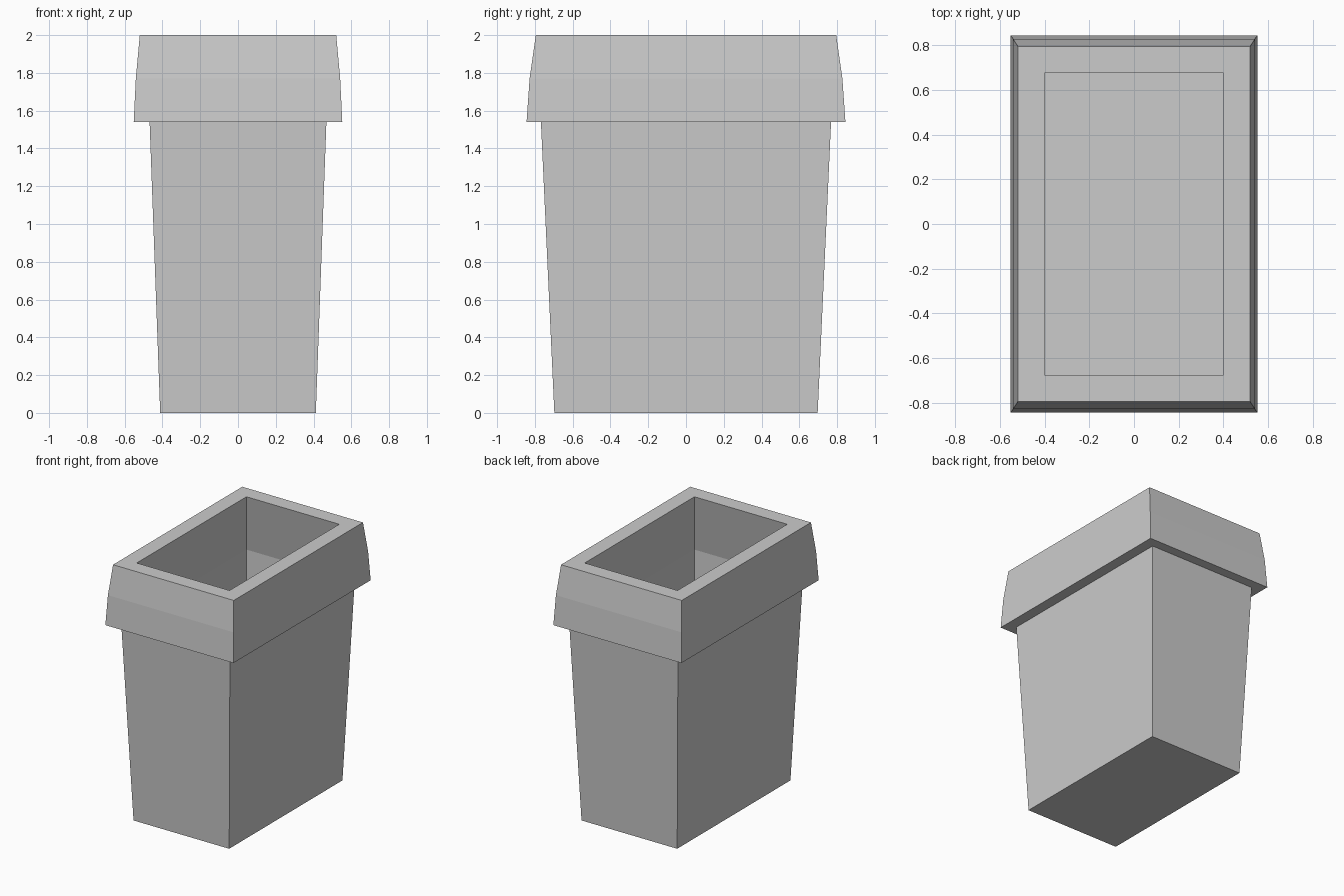
import bpy, bmesh

if "Cube" in bpy.data.objects:
    bpy.data.objects.remove(bpy.data.objects["Cube"])


def loft(name, rings, loop=False, floor=False):
    """Join rectangular rings (half_x, half_y, z) into one object."""
    bm = bmesh.new()
    loops = [[bm.verts.new((sx * hx, sy * hy, z))
              for sx, sy in ((-1, -1), (1, -1), (1, 1), (-1, 1))]
             for hx, hy, z in rings]
    pairs = list(zip(loops, loops[1:]))
    if loop:
        pairs.append((loops[-1], loops[0]))
    for low, high in pairs:
        for i in range(4):
            j = (i + 1) % 4
            bm.faces.new((low[i], low[j], high[j], high[i]))
    if floor:
        bm.faces.new(loops[0][::-1])
    mesh = bpy.data.meshes.new(name)
    bm.to_mesh(mesh)
    bm.free()
    obj = bpy.data.objects.new(name, mesh)
    bpy.context.collection.objects.link(obj)
    return obj


# Tapered thin-walled bin body
body = loft("bin_body", [(0.412, 0.697, 0), (0.468, 0.768, 1.54)], floor=True)
shell = body.modifiers.new("thin_wall", 'SOLIDIFY')
shell.thickness = 0.008
shell.offset = -1
shell.use_even_offset = True

# Overhanging rim: outer skirt, flat top, undercut inner wall
loft("bin_rim", [
    (0.460, 0.760, 1.54),
    (0.552, 0.844, 1.54),
    (0.541, 0.828, 1.77),
    (0.520, 0.795, 2.00),
    (0.400, 0.675, 2.00),
], loop=True)
